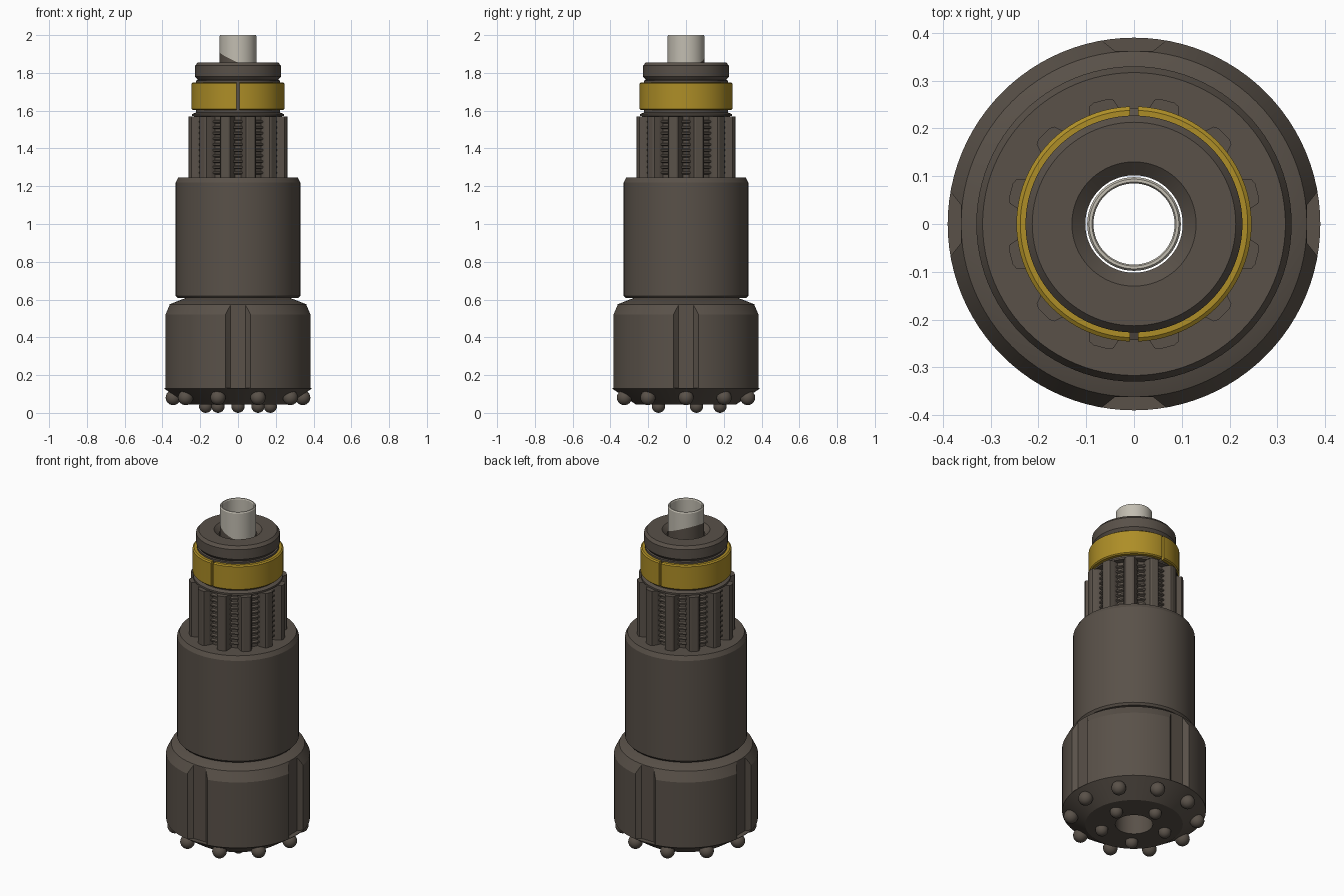
import bpy, bmesh, math
from mathutils import Vector

if "Cube" in bpy.data.objects:
    bpy.data.objects.remove(bpy.data.objects["Cube"])


def material(name, rgb, rough=0.5):
    m = bpy.data.materials.new(name)
    m.use_nodes = True
    m.diffuse_color = (*rgb, 1)
    shader = m.node_tree.nodes["Principled BSDF"]
    shader.inputs["Base Color"].default_value = (*rgb, 1)
    shader.inputs["Roughness"].default_value = rough
    return m


STEEL = material("dark brown steel", (0.1, 0.082, 0.066))
BRASS = material("yellow brass", (0.42, 0.27, 0.02))
TUBE = material("pale grey tube", (0.54, 0.51, 0.44))
BORE = 0.102


def finish(name, bm, *mats):
    bmesh.ops.recalc_face_normals(bm, faces=bm.faces)
    mesh = bpy.data.meshes.new(name)
    bm.to_mesh(mesh)
    bm.free()
    for m in mats:
        mesh.materials.append(m)
    obj = bpy.data.objects.new(name, mesh)
    bpy.context.collection.objects.link(obj)
    return obj


def activate(obj):
    bpy.ops.object.select_all(action="DESELECT")
    obj.select_set(True)
    bpy.context.view_layer.objects.active = obj


def smooth(obj):
    activate(obj)
    bpy.ops.object.shade_smooth_by_angle(angle=math.radians(25))


def lathe(profile, segments=96):
    """Revolve a closed (radius, height) outline about z."""
    bm = bmesh.new()
    rings = []
    for i in range(segments):
        a = math.tau * i / segments
        rings.append([bm.verts.new((r * math.cos(a), r * math.sin(a), z)) for r, z in profile])
    n = len(profile)
    for i in range(segments):
        p, q = rings[i], rings[(i + 1) % segments]
        for j in range(n):
            k = (j + 1) % n
            bm.faces.new((p[j], q[j], q[k], p[k]))
    return bm


def prisms(outline, z0, z1, count, start):
    """Copies of an extruded (radial, sideways) outline set round the axis."""
    bm = bmesh.new()
    for i in range(count):
        a = start + math.tau * i / count
        c, s = math.cos(a), math.sin(a)
        low, high = ([bm.verts.new((r * c - t * s, r * s + t * c, z)) for r, t in outline]
                     for z in (z0, z1))
        bm.faces.new(low)
        bm.faces.new(high)
        n = len(outline)
        for j in range(n):
            k = (j + 1) % n
            bm.faces.new((low[j], low[k], high[k], high[j]))
    return bm


def cut(obj, cutter):
    cutter.hide_render = True
    mod = obj.modifiers.new("cut", "BOOLEAN")
    mod.operation = "DIFFERENCE"
    mod.solver = "EXACT"
    mod.object = cutter
    activate(obj)
    bpy.ops.object.modifier_apply(modifier=mod.name)
    bpy.data.objects.remove(cutter)


# Bit head with four shallow flutes
head = finish("bit_head", lathe([(BORE, 0.045), (0.265, 0.045), (0.39, 0.128), (0.39, 0.52),
                                 (0.362, 0.575), (0.28, 0.607), (BORE, 0.607)]), STEEL)
flute = [(0.362, -0.04), (0.362, 0.04), (0.382, 0.065), (0.41, 0.085), (0.41, -0.085), (0.382, -0.065)]
cut(head, finish("flute_cutter", prisms(flute, 0.131, 0.7, 4, 0), STEEL))
smooth(head)

# Domed buttons: outer ring on the bevel, inner ring on the face
for name, count, start, radius, height, size in (
        ("outer_buttons", 10, 0, 0.343, 0.081, 0.04),
        ("inner_buttons", 5, math.pi / 2, 0.18, 0.035, 0.035)):
    bm = bmesh.new()
    for i in range(count):
        a = start + math.tau * i / count
        ball = bmesh.ops.create_uvsphere(bm, u_segments=20, v_segments=12, radius=size)
        bmesh.ops.translate(bm, verts=ball["verts"],
                            vec=(radius * math.cos(a), radius * math.sin(a), height))
    smooth(finish(name, bm, STEEL))

# Plain sleeve above the head
smooth(finish("sleeve", lathe([(0.2, 0.608), (0.32, 0.608), (0.33, 0.62), (0.33, 1.22),
                               (0.317, 1.245), (0.2, 1.245)]), STEEL))

# Shaft core, ridged between the splines, with neck and top collar
core = [(BORE, 0.605), (0.215, 0.605), (0.215, 1.25)]
for i in range(10):
    z = 1.262 + i * 0.03
    core += [(0.215, z), (0.228, z + 0.005), (0.228, z + 0.013), (0.215, z + 0.018)]
core += [(0.215, 1.568), (0.243, 1.572), (0.243, 1.582), (0.222, 1.59), (0.222, 1.76),
         (0.212, 1.762), (0.227, 1.78), (0.227, 1.838), (0.213, 1.855), (0.13, 1.855),
         (BORE, 1.83)]
smooth(finish("shaft_core", lathe(core), STEEL))

# Twelve drive splines
spline = [(0.205, -0.04), (0.235, -0.035), (0.262, -0.026), (0.267, -0.016),
          (0.267, 0.016), (0.262, 0.026), (0.235, 0.035), (0.205, 0.04)]
finish("splines", prisms(spline, 1.24, 1.57, 12, math.radians(15)), STEEL)

# Split retaining ring, slit at front and back
ring = finish("retaining_ring", lathe([(0.215, 1.603), (0.24, 1.603), (0.246, 1.609), (0.246, 1.744),
                                       (0.238, 1.75), (0.215, 1.75)]), BRASS)
slot = [(0.1, -0.008), (0.1, 0.008), (0.3, 0.008), (0.3, -0.008)]
cut(ring, finish("slit_cutter", prisms(slot, 1.5, 1.9, 2, math.pi / 2), BRASS))
smooth(ring)

# Air tube with a stained lower side
bm = lathe([(0.085, 1.7), (0.098, 1.7), (0.098, 1.994), (0.094, 2.0), (0.088, 2.0), (0.085, 1.994)], 64)
a = math.radians(160)
point, normal = Vector((0, 0, 1.87)), Vector((-0.45 * math.cos(a), -0.45 * math.sin(a), 1)).normalized()
bmesh.ops.bisect_plane(bm, geom=bm.verts[:] + bm.edges[:] + bm.faces[:], plane_co=point, plane_no=normal)
for f in bm.faces:
    c = f.calc_center_median()
    if (c - point).dot(normal) < 0 and c.xy.length > 0.094:
        f.material_index = 1
smooth(finish("air_tube", bm, TUBE, STEEL))
